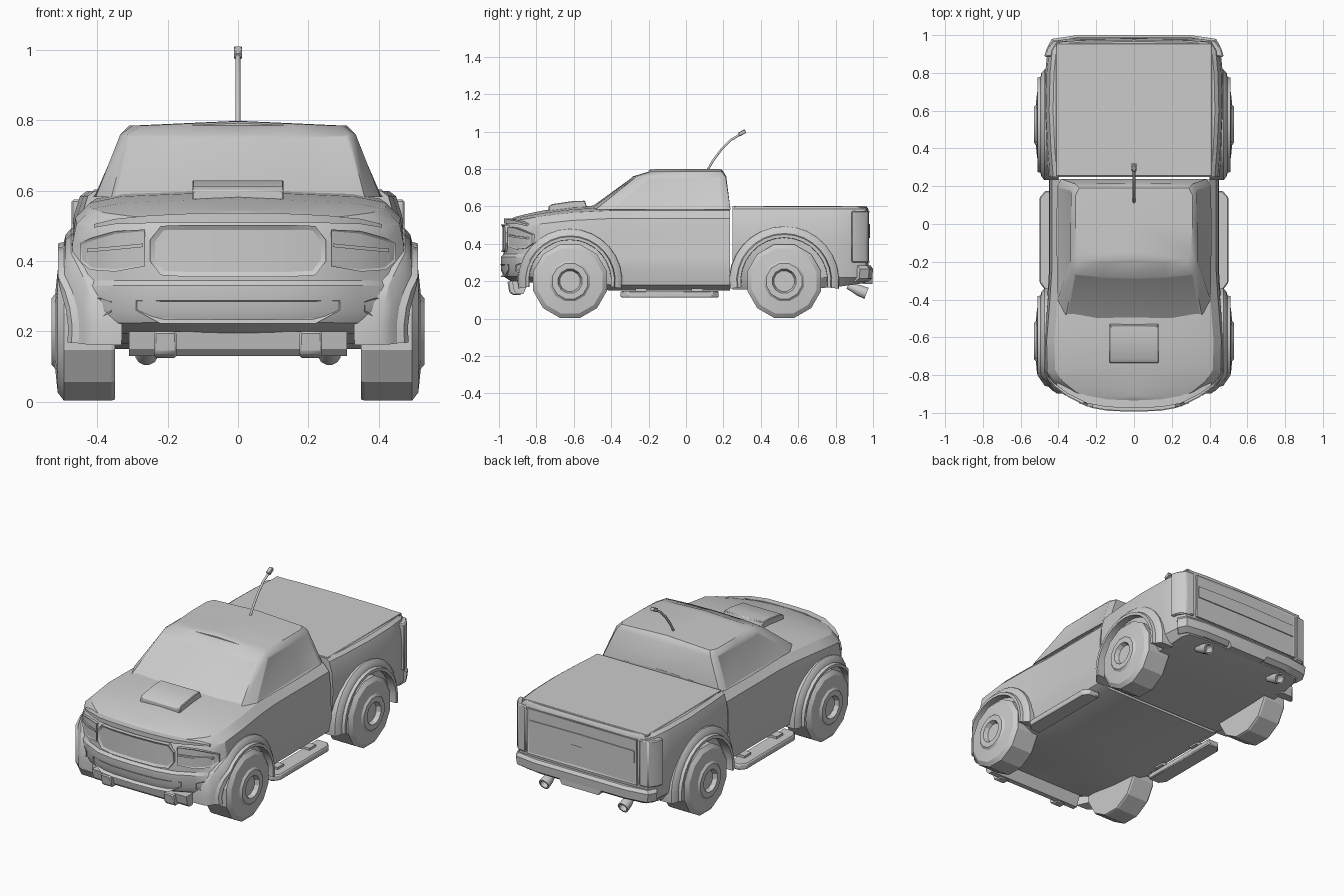
import bpy, bmesh, math
from mathutils import Matrix, Vector

if "Cube" in bpy.data.objects:
    bpy.data.objects.remove(bpy.data.objects["Cube"])


def mesh(name, verts, faces, angle=30):
    me = bpy.data.meshes.new(name)
    me.from_pydata([tuple(v) for v in verts], [], faces)
    bm = bmesh.new()
    bm.from_mesh(me)
    bmesh.ops.recalc_face_normals(bm, faces=bm.faces)
    bm.to_mesh(me)
    bm.free()
    ob = bpy.data.objects.new(name, me)
    bpy.context.collection.objects.link(ob)
    bpy.ops.object.select_all(action='DESELECT')
    ob.select_set(True)
    bpy.context.view_layer.objects.active = ob
    bpy.ops.object.shade_smooth_by_angle(angle=math.radians(angle))
    return ob


def interp(pts, t):
    if t <= pts[0][0]:
        return pts[0][1]
    for (a, b), (c, d) in zip(pts, pts[1:]):
        if t <= c:
            return b + (d - b) * (t - a) / (c - a)
    return pts[-1][1]


def loft(name, layers, crown=0.0, angle=30):
    """Stack half outlines (front centre to back centre), mirrored in x, capped by ladders."""
    h = len(layers[0])
    n = 2 * h - 2
    verts, faces = [], []
    for half in layers:
        verts += half + [(-x, y, z) for x, y, z in half[-2:0:-1]]
    for k in range(len(layers) - 1):
        for i in range(n):
            j = (i + 1) % n
            faces.append((k*n + i, k*n + j, k*n + n + j, k*n + n + i))
    for k, rise in ((0, 0), (len(layers) - 1, crown)):
        half = layers[k]
        wide = max(p[0] for p in half)
        mid = [k*n]
        for x, y, z in half[1:-1]:
            mid.append(len(verts))
            verts.append((0, y, z + rise * x / wide))
        mid.append(k*n + h - 1)
        for i in range(h - 1):
            for a, b in ((i, i + 1), ((n - i) % n, n - i - 1)):
                faces.append(tuple(dict.fromkeys((k*n + a, k*n + b, mid[i+1], mid[i]))))
    return mesh(name, verts, faces, angle)


def shaped(half, layers):
    """Turn (height, side inset, end inset) into lofting layers of one outline."""
    out = []
    for zf, dx, dy in layers:
        ring = []
        for x, y in half:
            f = min(1, max(0, (abs(y) - 0.5) / 0.48))
            z = zf(y) if callable(zf) else zf
            ring.append((x * (1 - dx / 0.46), y - math.copysign(dy * f, y), z))
        out.append(ring)
    return out


def prism(name, poly, axis, lo, hi, bevel=0.0):
    """Extrude a 2D polygon along x (0), y (1) or z (2)."""
    def p(a, b, c):
        v = [a, b]
        v.insert(axis, c)
        return v
    n = len(poly)
    verts = [p(a, b, c) for c in (lo, hi) for a, b in poly]
    faces = [tuple(range(n)), tuple(range(n, 2*n))]
    faces += [(i, (i+1) % n, n + (i+1) % n, n + i) for i in range(n)]
    ob = mesh(name, verts, faces)
    if bevel:
        m = ob.modifiers.new('bevel', 'BEVEL')
        m.width = bevel
    return ob


def rect(a, b, c, d):
    return [(a, c), (b, c), (b, d), (a, d)]


def inset(ob, test, width, depth):
    bm = bmesh.new()
    bm.from_mesh(ob.data)
    bm.normal_update()
    fs = [f for f in bm.faces if test(f)]
    bmesh.ops.inset_region(bm, faces=fs, thickness=width, depth=depth)
    bm.to_mesh(ob.data)
    bm.free()


def panel(name, cols, surf, out, lip=0.0, depth=-0.006, back=0.04):
    """Thin curved panel from (x, low z, high z) columns laid on the surface y = surf(|x|)."""
    s = math.copysign(1, surf(0))
    verts, faces = [], []
    for x, lo, hi in cols:
        y = surf(abs(x)) + s * out
        verts += [(x, y, lo), (x, y, hi), (x, y - s*back, hi), (x, y - s*back, lo)]
    for i in range(len(cols) - 1):
        for j in range(4):
            faces.append((4*i + j, 4*i + (j+1) % 4, 4*i + 4 + (j+1) % 4, 4*i + 4 + j))
    e = 4 * len(cols) - 4
    faces += [(0, 1, 2, 3), (e, e+1, e+2, e+3)]
    ob = mesh(name, verts, faces)
    if lip:
        inset(ob, lambda f: f.index % 4 == 0 and f.index < 4 * (len(cols) - 1), lip, depth)
    return ob


def lathe(name, prof, n, mat, angle=20):
    verts, faces = [], []
    for a, r in prof:
        for i in range(n):
            t = 2 * math.pi * (i + 0.5) / n
            verts.append(mat @ Vector((a, r * math.sin(t), r * math.cos(t))))
    for k in range(len(prof) - 1):
        for i in range(n):
            j = (i + 1) % n
            faces.append((k*n + i, k*n + j, k*n + n + j, k*n + n + i))
    faces += [tuple(range(n)), tuple(range((len(prof)-1)*n, len(prof)*n))]
    return mesh(name, verts, faces, angle)


# Lower body: bumper, hood and doors
plan = [(0, -.99), (.14, -.985), (.25, -.965), (.35, -.915), (.43, -.855), (.475, -.79),
        (.478, -.62), (.46, -.4), (.45, -.25), (.45, 0), (.45, .236), (0, .236)]
front = lambda x: interp([(p[0], p[1]) for p in plan[:6]], x)
hood = lambda y: interp([(-.985, .535), (-.75, .572), (-.5, .595)], y)
sill = lambda y: interp([(-.95, .195), (-.8, .19), (-.5, .15)], y)
loft('front_body', shaped(plan, [
    (sill, .07, .06), (lambda y: sill(y) + .03, .015, .015), (.26, 0, 0), (.33, 0, 0),
    (.345, .003, .014), (.45, .004, .014), (lambda y: hood(y) - .06, .015, .016),
    (lambda y: hood(y) - .018, .055, .03), (hood, .14, .06)]), .014)

# Cab with roof, windscreen and windows
cab = loft('cab', [[(x, y, z) for x, y in half] for z, half in (
    (.582, [(0, -.53), (.2, -.52), (.36, -.485), (.405, -.40), (.412, 0), (.405, .2), (.385, .238), (0, .238)]),
    (.76, [(0, -.285), (.17, -.28), (.315, -.265), (.335, -.2), (.335, 0), (.332, .18), (.31, .212), (0, .215)]),
    (.785, [(0, -.2), (.16, -.2), (.28, -.19), (.30, -.15), (.31, 0), (.31, .15), (.29, .19), (0, .20)]))], .014)
glass = lambda f: .6 < f.calc_center_median().z < .72
inset(cab, lambda f: glass(f) and f.normal.y < -.5, .012, -.003)
for s in (1, -1):
    inset(cab, lambda f: glass(f) and f.normal.x * s > .8 and f.calc_area() > .02, .014, -.003)

# Cargo bed with flat cover
bed = [(0, .248), (.452, .248), (.465, .4), (.475, .6), (.47, .8), (.458, .92), (.43, .965), (.3, .975), (0, .978)]
belly = lambda y: interp([(.25, .155), (.75, .16), (.98, .19)], y)
loft('cargo_bed', shaped(bed, [(belly, .05, .02), (.22, .01, .005), (.42, 0, 0), (.53, .008, 0),
                               (.585, .025, .003), (.6, .045, .012)]))
prism('bed_cover', rect(-.412, .412, .255, .955), 2, .59, .603, .003)

# Rear bumper, tailgate and tail lamps
rb = [(0, .93), (.44, .9), (.462, .93), (.435, .98), (.3, 1.0), (0, 1.0)]
loft('rear_bumper', shaped(rb, [(.195, .03, .03), (.215, .005, .004), (.265, 0, 0), (.283, .01, .012)]))
prism('plate_recess', [(-.17, .27), (-.12, .185), (.12, .185), (.17, .27)], 1, .95, .996)
rear = lambda x: .978 if x < .3 else .975
panel('tailgate', [(-.36, .3, .57), (0, .3, .575), (.36, .3, .57)], rear, .004, .012, -.004)
panel('tailgate_ridge', [(-.345, .43, .50), (0, .43, .505), (.345, .43, .50)], rear, .006)
for s, side in ((1, 'right'), (-1, 'left')):
    prism('tail_lamp_' + side, [(s*.375, .93), (s*.375, .977), (s*.43, .97), (s*.462, .93), (s*.475, .885),
                                (s*.44, .885)], 2, .30, .575, .006)

# Grille, lower intake, lamps
ends = lambda cols: [(-x, a, b) for x, a, b in cols[::-1]] + [(0, cols[0][1], cols[0][2])] + cols
panel('grille', ends([(.14, .355, .503), (.22, .36, .50), (.25, .40, .46)]), front, .0, .014, -.008)
panel('hood_lip', ends([(.14, .508, .535), (.25, .508, .53), (.35, .505, .52), (.41, .495, .505)]), front, -.016)
panel('lower_intake', ends([(.14, .222, .288), (.22, .222, .288), (.29, .26, .288)]), front, .004, .012, -.015)
for s, side in ((1, 'right'), (-1, 'left')):
    order = lambda c: [(s*x, a, b) for x, a, b in c]
    panel('headlamp_' + side, order([(.265, .385, .49), (.35, .37, .485), (.42, .375, .465), (.45, .40, .45)]),
          front, -.004, .007, -.004)
    panel('headlamp_strip_' + side, order([(.27, .44, .45), (.35, .432, .442), (.43, .425, .435)]), front, .0)
    panel('fog_lamp_' + side, order([(.36, .255, .285), (.39, .24, .295), (.43, .245, .295), (.45, .265, .29)]),
          front, .004, .007, -.006)

# Hood scoop
prism('hood_scoop', [(-.735, .56), (-.735, .6), (-.715, .612), (-.6, .629), (-.54, .63), (-.525, .58)],
      0, -.13, .13, .004)

# Skid bar and tow hooks under the nose
prism('skid_bar', [(-.93, .2), (-.92, .15), (-.90, .13), (-.87, .13), (-.84, .2)], 0, -.31, .31)
for s in (1, -1):
    prism('tow_hook', [(-.955, .2), (-.945, .14), (-.925, .125), (-.88, .125), (-.88, .2)],
          0, s*.207 - .032, s*.207 + .032, .006)

# Wheels, flares, running boards, exhausts on both sides
wheel = [(.35, .2), (.36, .204), (.495, .204), (.513, .18), (.52, .11), (.53, .098), (.53, .066), (.505, .056)]
flare = [(.40, .29), (.475, .287), (.49, .27), (.495, .25), (.512, .245), (.512, .228), (.40, .225)]
for s, side in ((1, 'right'), (-1, 'left')):
    for y, end, k in ((-.62, 'front', .97), (.525, 'rear', 1.02)):
        flip = Matrix.Translation((0, y, .2)) @ Matrix.Diagonal((s, 1, 1, 1))
        lathe(f'{end}_wheel_{side}', wheel, 12, flip)
        verts, faces, n, m = [], [], 16, len(flare)
        for i in range(n + 1):
            t = math.radians(-8 + 196 * i / n)
            for x, r in flare:
                py = y + r * k * math.cos(t)
                verts.append((s * (x - max(0, -.8 - py) * .7), py, .2 + r * k * math.sin(t)))
        for i in range(n):
            faces += [(i*m + j, i*m + (j+1) % m, i*m + m + (j+1) % m, i*m + m + j) for j in range(m)]
        faces += [tuple(range(m)), tuple(range(n*m, n*m + m))]
        mesh(f'{end}_flare_{side}', verts, faces)
    prism('running_board_' + side, [(s*.40, -.35), (s*.47, -.35), (s*.5, -.31), (s*.5, .14), (s*.47, .175),
                                    (s*.40, .175)], 2, .112, .147, .006)
    for y in (-.24, .06):
        prism('board_mount_' + side, rect(s*.38, s*.45, y - .03, y + .03), 2, .14, .16)
    aim = Matrix.Translation((s*.26, .865, .175)) @ Matrix.Rotation(math.radians(-22), 4, 'X') \
        @ Matrix.Rotation(math.radians(90), 4, 'Z')
    lathe('exhaust_' + side, [(0, .018), (.03, .022), (.06, .03), (.108, .033), (.108, .024), (.06, .022)], 12, aim, 35)

# Antenna with tip
cu = bpy.data.curves.new('antenna', 'CURVE')
cu.dimensions = '3D'
cu.bevel_depth = .007
cu.bevel_resolution = 1
cu.use_fill_caps = True
path = [(.113, .79), (.145, .845), (.19, .905), (.24, .955), (.30, .99)]
sp = cu.splines.new('POLY')
sp.points.add(len(path) - 1)
for p, (y, z) in zip(sp.points, path):
    p.co = (0, y, z, 1)
bpy.context.collection.objects.link(bpy.data.objects.new('antenna', cu))
prism('antenna_tip', [(.287, .974), (.323, .993), (.313, 1.012), (.277, .993)], 0, -.012, .012, .003)
